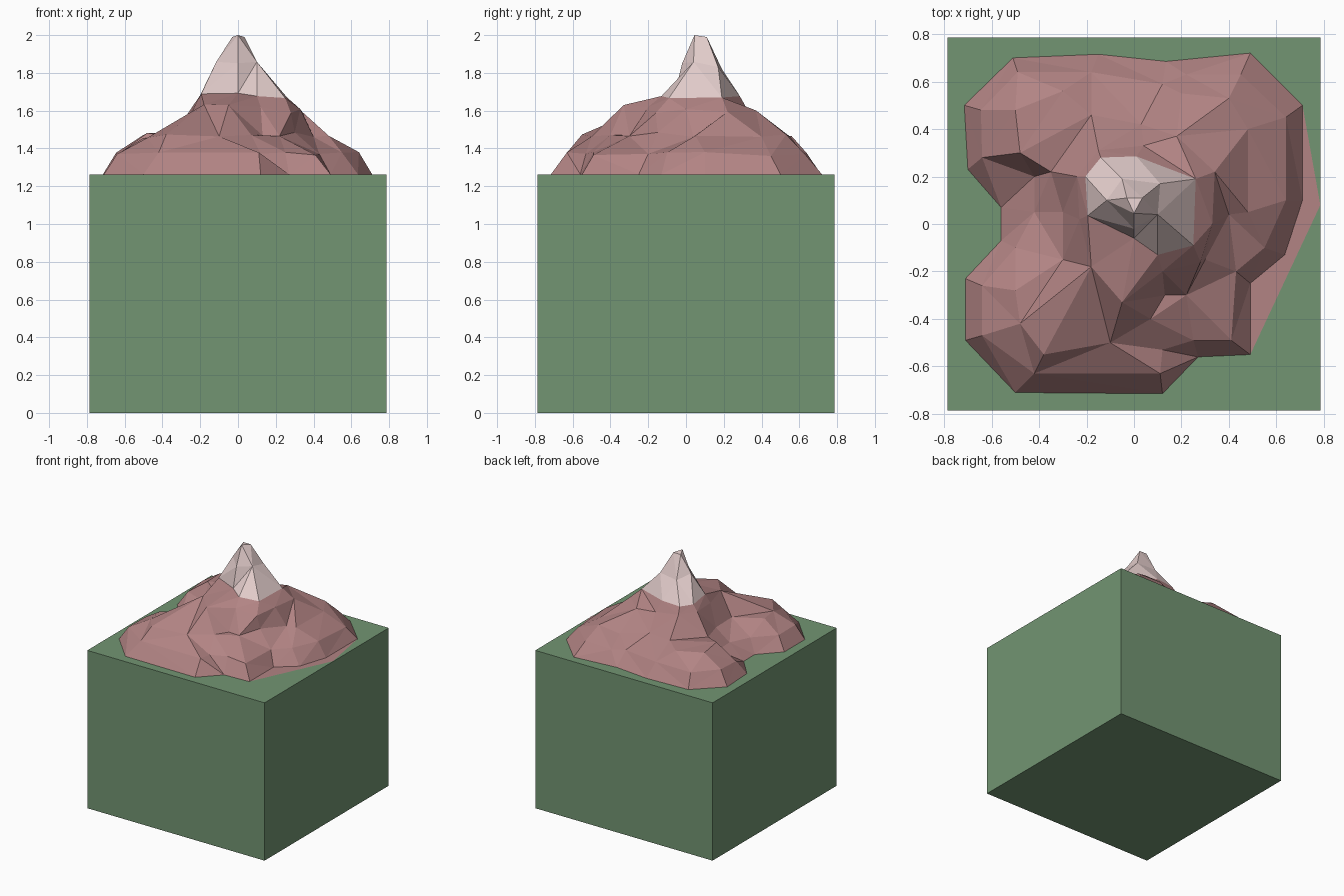
import bpy, random
from mathutils import Vector
from mathutils.geometry import delaunay_2d_cdt

random.seed(4)
HALF, TOP = 0.785, 1.263


def material(name, rgb):
    m = bpy.data.materials.new(name)
    m.diffuse_color = (*rgb, 1)
    return m


def add_mesh(name, verts, faces, mat):
    me = bpy.data.meshes.new(name)
    me.from_pydata(verts, [], faces)
    me.materials.append(mat)
    ob = bpy.data.objects.new(name, me)
    bpy.context.collection.objects.link(ob)
    return ob


def terrain(name, levels, mat, open_top):
    """Triangulate nested height contours into a faceted slope."""
    pts, heights, edges, n = [], [], [], 0
    for ring, zs in levels:
        n = len(ring)
        start = len(pts)
        pts += [Vector(p) for p in ring]
        heights += zs
        edges += [(start + i, start + (i + 1) % n) for i in range(n)]
    first_top = len(pts) - n
    co, _, faces, orig, _, _ = delaunay_2d_cdt(pts, edges, [], 1, 1e-5)
    verts = [(c.x, c.y, heights[o[0]] if o else TOP) for c, o in zip(co, orig)]
    if open_top:
        faces = [f for f in faces if not all(orig[i] and orig[i][0] >= first_top for i in f)]
    return add_mesh(name, verts, faces, mat)


def level(ring, z, jitter=0.0):
    return ring, [z + random.uniform(-jitter, jitter) for _ in ring]


green = material("grass", (0.17, 0.30, 0.17))
rock = material("rock", (0.445, 0.23, 0.23))
snow = material("snow", (0.77, 0.61, 0.60))

# Ground block
bpy.ops.mesh.primitive_cube_add(size=1, location=(0, 0, TOP / 2))
block = bpy.context.object
block.name = "ground_block"
block.scale = (2 * HALF, 2 * HALF, TOP)
block.data.materials.append(green)

# Mountain contours, from the foot to the snow line
foot = [(-0.51, 0.70), (-0.15, 0.715), (0.135, 0.685), (0.49, 0.72), (0.71, 0.50),
        (0.71, 0.10), (0.635, -0.13), (0.49, -0.25), (0.49, -0.55), (0.27, -0.56),
        (0.12, -0.715), (-0.50, -0.71), (-0.71, -0.49), (-0.71, -0.23),
        (-0.56, -0.07), (-0.56, 0.07), (-0.70, 0.23), (-0.715, 0.50)]
rim = [(-0.49, 0.64), (-0.18, 0.64), (0.12, 0.59), (0.22, 0.63), (0.45, 0.63),
       (0.64, 0.45), (0.64, 0.10), (0.55, -0.10), (0.43, -0.20), (0.41, -0.49),
       (0.25, -0.49), (0.12, -0.53), (0.11, -0.63), (-0.42, -0.63), (-0.64, -0.47),
       (-0.64, -0.26), (-0.50, -0.10), (-0.42, 0.05), (-0.42, 0.20), (-0.64, 0.28),
       (-0.645, 0.48)]
ledge = [(-0.50, -0.28), (-0.48, -0.42), (-0.38, -0.55), (-0.10, -0.50), (0.07, -0.40),
         (0.13, -0.30), (0.22, -0.30), (0.30, -0.15), (0.40, 0.04), (0.48, 0.05),
         (0.48, 0.40), (0.40, 0.53), (0.20, 0.55), (0.03, 0.42), (-0.18, 0.46),
         (-0.30, 0.56), (-0.50, 0.48), (-0.48, 0.30), (-0.35, 0.22), (-0.30, 0.05),
         (-0.30, -0.15)]
shoulder = [(-0.24, 0.20), (-0.15, 0.31), (0.04, 0.33), (0.18, 0.37), (0.34, 0.22),
            (0.33, 0.0), (0.28, -0.16), (0.12, -0.20), (-0.05, -0.33), (-0.18, -0.18),
            (-0.23, 0.02)]
snow_line = [(-0.205, 0.20), (-0.14, 0.28), (0.01, 0.285), (0.26, 0.19), (0.25, -0.09),
             (0.10, -0.13), (0.0, -0.06), (-0.195, 0.035)]
snow_edge = level(snow_line, 1.68, 0.015)
terrain("mountain_rock", [level(foot, TOP), level(rim, 1.37, 0.012), level(ledge, 1.47, 0.015),
                          level(shoulder, 1.61, 0.025), snow_edge], rock, True)

# Snow cap up to the small flat peak
mid = [(-0.115, 0.10), (-0.05, 0.19), (0.11, 0.17), (0.10, 0.04), (0.0, -0.02)]
peak = [(-0.03, 0.11), (0.035, 0.11), (0.0, 0.045)]
terrain("snow_cap", [snow_edge, level(mid, 1.84, 0.02), (peak, [1.99, 1.99, 2.0])], snow, False)

# Thin flat rock apron beside the right foot
apron = [(0.71, 0.50), (0.71, 0.10), (0.635, -0.13), (0.49, -0.25), (0.49, -0.55), (0.785, 0.08)]
terrain("rock_apron", [level(apron, TOP + 0.003)], rock, False)
